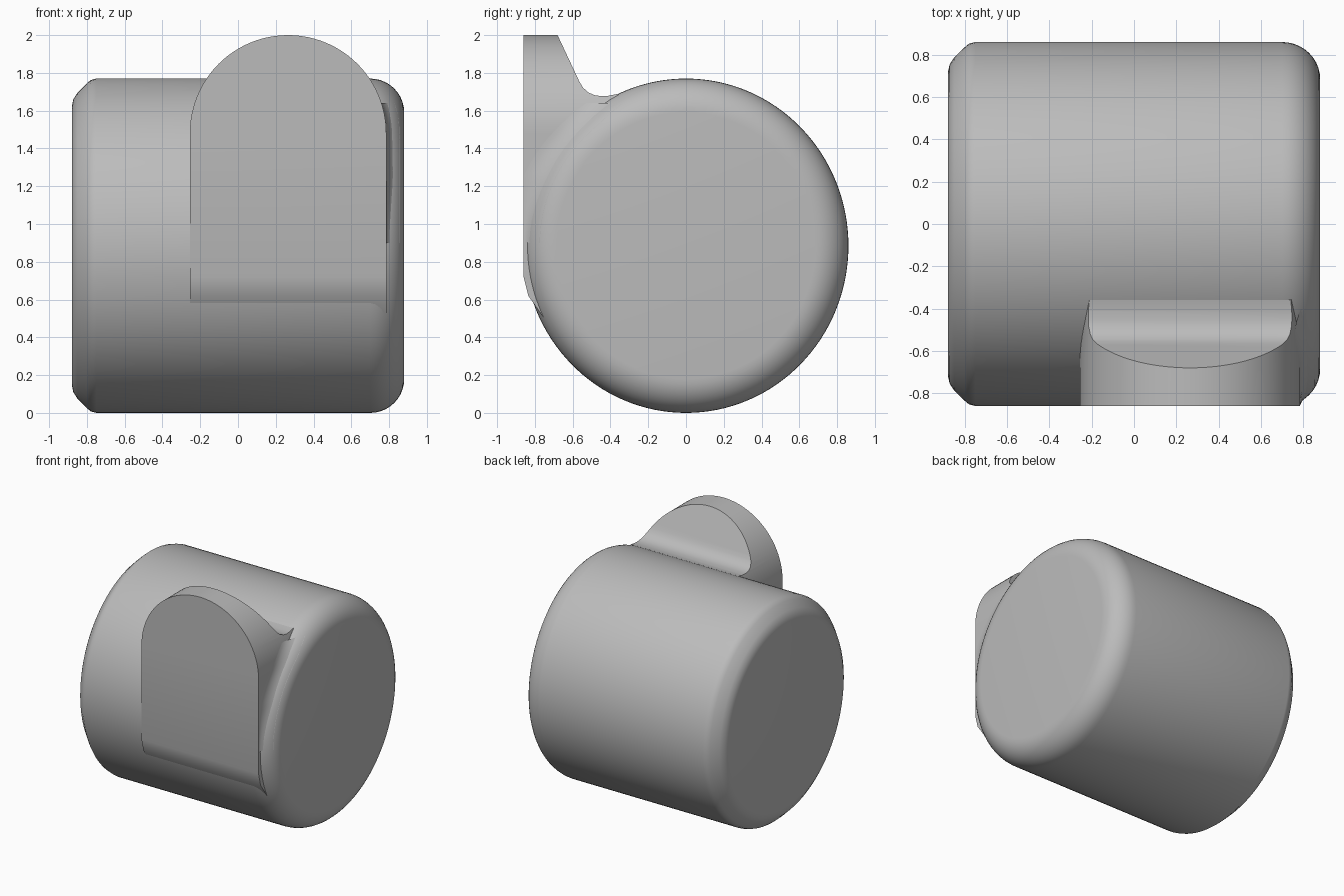
import bpy, bmesh, math
from mathutils import Vector

if "Cube" in bpy.data.objects:
    bpy.data.objects.remove(bpy.data.objects["Cube"], do_unlink=True)

RY, RZ = 0.86, 0.885           # half depth and half height of the drum
TAB_X, TAB_R, TAB_Z = 0.265, 0.52, 1.48
FRONT = -0.86

grey = bpy.data.materials.new("plain grey")
grey.use_nodes = True
grey.diffuse_color = (0.5, 0.5, 0.5, 1)
grey.node_tree.nodes["Principled BSDF"].inputs["Base Color"].default_value = (0.5, 0.5, 0.5, 1)


def finish(name, bm):
    bmesh.ops.recalc_face_normals(bm, faces=bm.faces)
    mesh = bpy.data.meshes.new(name)
    bm.to_mesh(mesh)
    bm.free()
    mesh.materials.append(grey)
    obj = bpy.data.objects.new(name, mesh)
    bpy.context.collection.objects.link(obj)
    return obj


def smooth(obj, angle):
    bpy.ops.object.select_all(action='DESELECT')
    obj.select_set(True)
    bpy.context.view_layer.objects.active = obj
    bpy.ops.object.shade_smooth_by_angle(angle=math.radians(angle))


def prism(name, points, depth):
    bm = bmesh.new()
    face = bm.faces.new([bm.verts.new(p) for p in points])
    new = bmesh.ops.extrude_face_region(bm, geom=[face])["geom"]
    bmesh.ops.translate(bm, vec=depth, verts=[v for v in new if isinstance(v, bmesh.types.BMVert)])
    return finish(name, bm)


# Drum: lathe profile along x, eased edge on one end, round edge on the other
E = 0.18
profile = [(-0.88, 0.735), (-0.872, 0.775), (-0.85, 0.81), (-0.80, 0.86), (-0.78, 0.877), (-0.75, RZ)]
for i in range(11):
    a = math.radians(90 - 9 * i)
    profile.append((0.88 - E + E * math.cos(a), RZ - E + E * math.sin(a)))
SEG = 128
bm = bmesh.new()
rings = []
for x, r in profile:
    rings.append([bm.verts.new((x, r * RY / RZ * math.sin(2 * math.pi * k / SEG),
                                RZ + r * math.cos(2 * math.pi * k / SEG))) for k in range(SEG)])
for a, b in zip(rings, rings[1:]):
    for k in range(SEG):
        n = (k + 1) % SEG
        bm.faces.new((a[k], a[n], b[n], b[k]))
bm.faces.new(rings[0])
bm.faces.new(rings[-1])
drum = finish("drum", bm)
smooth(drum, 40)

# Tab: side profile with sloped, filleted back, trimmed by an arch
side = [(FRONT, 2.0), (-0.68, 2.0), (-0.565, 1.755), (-0.545, 1.722), (-0.52, 1.698),
        (-0.485, 1.682), (-0.45, 1.677), (-0.41, 1.679), (-0.36, 1.689),
        (-0.3, 1.6), (-0.3, 0.5), (-0.75, 0.5), (-0.835, 0.62), (FRONT, 0.72)]
tab = prism("front_tab", [(-0.5, y, z) for y, z in side], Vector((1.6, 0, 0)))

arch = [(TAB_X - TAB_R, -1.0, 0.3)]
for i in range(49):
    a = math.pi * (1 - i / 48)
    arch.append((TAB_X + TAB_R * math.cos(a), -1.0, TAB_Z + TAB_R * math.sin(a)))
arch.append((TAB_X + TAB_R, -1.0, 0.3))
cutter = prism("arch_cutter", arch, Vector((0, 1.2, 0)))
cutter.hide_render = True
mod = tab.modifiers.new("arch", 'BOOLEAN')
mod.operation, mod.solver, mod.object = 'INTERSECT', 'EXACT', cutter
bpy.context.view_layer.objects.active = tab
tab.select_set(True)
bpy.ops.object.modifier_apply(modifier="arch")
bpy.data.objects.remove(cutter, do_unlink=True)
smooth(tab, 30)


# Blend: concave strip joining the tab's left wall to the rounded drum edge
def drum_front(x, z):
    d = max(0, x - (0.88 - E))
    r = RZ - E + math.sqrt(max(0, E * E - d * d))
    return -RY / RZ * math.sqrt(max(0, r * r - (z - RZ) ** 2))


bm = bmesh.new()
rows = []
for i in range(29):
    z = 0.9 + 0.74 * i / 28
    x = TAB_X + math.sqrt(TAB_R ** 2 - max(0, z - TAB_Z) ** 2)
    foot = drum_front(x, z)
    p0 = Vector((x, max(FRONT, foot - 0.1), z))
    p1 = Vector((x, foot, z))
    p2 = Vector((x + 0.07, drum_front(x + 0.07, z), z))
    row = []
    for k in range(9):
        t = k / 8
        row.append(bm.verts.new(p0 * (1 - t) ** 2 + p1 * 2 * t * (1 - t) + p2 * t * t))
    rows.append(row)
for a, b in zip(rows, rows[1:]):
    for k in range(8):
        bm.faces.new((a[k], a[k + 1], b[k + 1], b[k]))
blend = finish("tab_blend", bm)
if sum(p.normal.x for p in blend.data.polygons) < 0:
    blend.data.flip_normals()
smooth(blend, 60)
